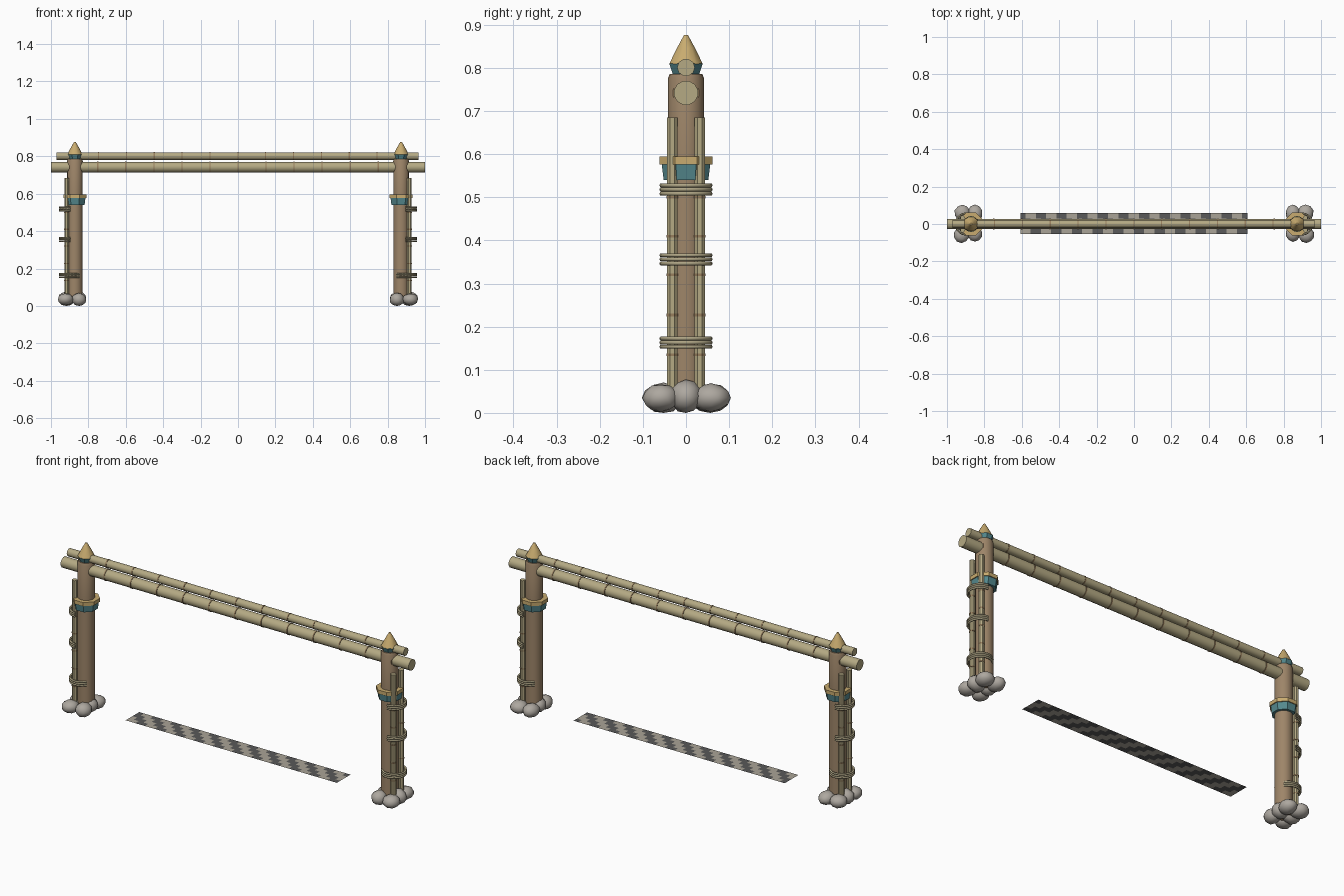
import bpy, bmesh, math, random
from mathutils import Vector, Matrix

if "Cube" in bpy.data.objects:
    bpy.data.objects.remove(bpy.data.objects["Cube"])

random.seed(4)


def mat(name, r, g, b):
    m = bpy.data.materials.new(name)
    m.diffuse_color = (r, g, b, 1)
    m.use_nodes = True
    m.node_tree.nodes["Principled BSDF"].inputs["Base Color"].default_value = m.diffuse_color
    return m


BROWN = mat("brown wood", .34, .235, .14)
CANE = mat("pale cane", .46, .40, .23)
NODE = mat("cane joint", .31, .21, .11)
ROPE = mat("rope", .42, .37, .23)
GOLD = mat("gold", .58, .41, .16)
TEAL = mat("teal", .09, .25, .27)
ROCK = mat("grey rock", .42, .39, .35)
LIGHT = mat("light stripe", .40, .37, .31)
DARK = mat("dark stripe", .10, .10, .10)


def finish(name, bm, mats, smooth=35):
    bmesh.ops.recalc_face_normals(bm, faces=bm.faces)
    me = bpy.data.meshes.new(name)
    bm.to_mesh(me)
    bm.free()
    for m in mats:
        me.materials.append(m)
    ob = bpy.data.objects.new(name, me)
    bpy.context.collection.objects.link(ob)
    if smooth:
        bpy.ops.object.select_all(action='DESELECT')
        ob.select_set(True)
        bpy.context.view_layer.objects.active = ob
        bpy.ops.object.shade_smooth_by_angle(angle=math.radians(smooth))
    return ob


def lathe(bm, profile, n, matrix=Matrix(), phase=0.0, mi=0):
    """Closed round body from (radius, height) pairs."""
    rings = []
    for r, z in profile:
        rings.append([bm.verts.new(matrix @ Vector((
            r * math.cos(phase + math.tau * k / n),
            r * math.sin(phase + math.tau * k / n), z))) for k in range(n)])
    faces = [bm.faces.new(rings[0][::-1]), bm.faces.new(rings[-1])]
    for a, b in zip(rings, rings[1:]):
        for k in range(n):
            faces.append(bm.faces.new((a[k], a[(k + 1) % n], b[(k + 1) % n], b[k])))
    for f in faces:
        f.material_index = mi


def body(name, profile, n, x, material, phase=0.0, smooth=35):
    bm = bmesh.new()
    lathe(bm, profile, n, Matrix.Translation((x, 0, 0)), phase)
    return finish(name, bm, [material], smooth)


def cane(name, matrix, length, r, n, joints):
    """Pole along local z with thin raised joints."""
    bm = bmesh.new()
    lathe(bm, [(r, 0), (r, length)], n, matrix, math.pi / n)
    for z in joints:
        lathe(bm, [(r * 1.08, z - .003), (r * 1.08, z + .003)], n, matrix, math.pi / n, 1)
    return finish(name, bm, [CANE, NODE], 40)


def rope(name, cx, z, side, half):
    """Three rope strands round a post, whole or only round the outer half."""
    cu = bpy.data.curves.new(name, 'CURVE')
    cu.dimensions = '3D'
    cu.bevel_depth = .005
    cu.bevel_resolution = 1
    for dz in (-.0095, 0, .0095):
        s = cu.splines.new('POLY')
        n = 11 if half else 20
        s.points.add(n - 1)
        for k, p in enumerate(s.points):
            a = -math.pi / 2 + (math.pi * k / (n - 1) if half else math.tau * k / n)
            p.co = (cx + side * .056 * math.cos(a), .057 * math.sin(a), z + dz, 1)
        s.use_cyclic_u = not half
    cu.materials.append(ROPE)
    ob = bpy.data.objects.new(name, cu)
    bpy.context.collection.objects.link(ob)


PX = .872
for side, tag in ((-1, "left"), (1, "right")):
    x = side * PX
    # post, collar and pointed cap
    body(tag + "_post", [(.041, .02), (.041, .6), (.042, .775), (.038, .786)], 16, x, BROWN)
    body(tag + "_collar", [(.056, .54), (.061, .577)], 8, x, TEAL, math.pi / 8, 0)
    body(tag + "_collar_rim", [(.066, .576), (.066, .595)], 8, x, GOLD, math.pi / 8, 0)
    body(tag + "_cap_base", [(.031, .78), (.042, .81)], 8, x, TEAL, math.pi / 8, 0)
    body(tag + "_cap_cone", [(.041, .809), (.022, .846), (.005, .876)], 10, x, GOLD)
    # upright canes on the outer side
    for y in (-.032, .032):
        cane(tag + "_upright_cane", Matrix.Translation((side * .916, y, .05)),
             .635, .0135, 8, [.085, .177, .27, .36, .45])
    # rope lashings
    for z, half in ((.163, False), (.356, True), (.518, True)):
        rope(tag + "_lashing", side * .897, z, side, half)
    # foot stones: x offset outward, y, z, half sizes
    bm = bmesh.new()
    for dx, y, z, sx, sy, sz in ((.05, -.058, .037, .043, .044, .033),
                                 (-.022, -.052, .036, .040, .044, .036),
                                 (.045, .058, .037, .044, .046, .034),
                                 (-.022, .056, .036, .040, .048, .034),
                                 (.045, 0, .04, .047, .038, .04),
                                 (-.02, 0, .042, .042, .04, .038)):
        m = Matrix.Translation((x + side * dx, y, z)) @ Matrix.Diagonal((sx, sy, sz, 1))
        res = bmesh.ops.create_icosphere(bm, subdivisions=2, radius=1)
        for v in res["verts"]:
            v.co = m @ (v.co * random.uniform(.94, 1.02))
            v.co.z = max(v.co.z, .002)
    low = min(v.co.z for v in bm.verts)
    for v in bm.verts:
        v.co.z -= low
    finish(tag + "_foot_stones", bm, [ROCK], 40)

# crossbeam and the thinner pole above it
along_x = Matrix.Rotation(math.pi / 2, 4, 'Y')
cane("crossbeam", Matrix.Translation((-1, 0, .742)) @ along_x, 2, .0285, 12,
     [.1 + .15 * k for k in range(13)])
cane("upper_pole", Matrix.Translation((-.97, 0, .801)) @ along_x, 1.935, .0205, 10,
     [.075 + .149 * k for k in range(13)])

# striped line across the gap, two colours stepped diagonally
bm = bmesh.new()
NX, NY = 44, 4
grid = [[bm.verts.new((-.608 + 1.214 * i / NX, -.054 + .112 * j / NY, .045))
         for j in range(NY + 1)] for i in range(NX + 1)]
for i in range(NX):
    for j in range(NY):
        f = bm.faces.new((grid[i][j], grid[i + 1][j], grid[i + 1][j + 1], grid[i][j + 1]))
        f.material_index = ((i + j) // 2) % 2
finish("striped_line", bm, [LIGHT, DARK], 0)
